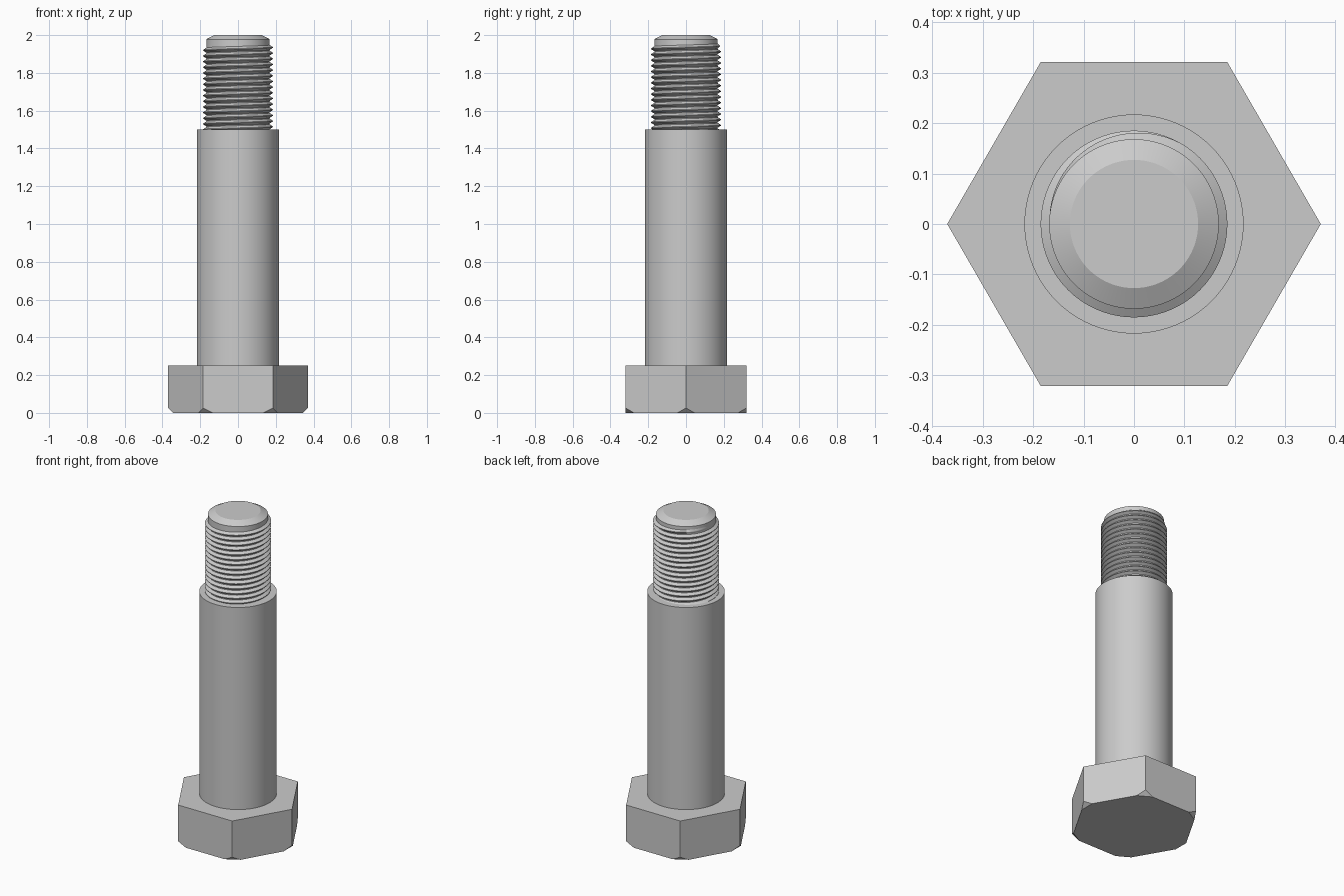
import bpy
import bmesh
import math
from mathutils import Vector

if "Cube" in bpy.data.objects:
    bpy.data.objects.remove(bpy.data.objects["Cube"], do_unlink=True)

steel = bpy.data.materials.new("grey steel")
steel.use_nodes = True
colour = (0.6, 0.6, 0.6, 1)
steel.diffuse_color = colour
steel.node_tree.nodes["Principled BSDF"].inputs["Base Color"].default_value = colour


def finish(name, bm, smooth_angle=None):
    bmesh.ops.recalc_face_normals(bm, faces=bm.faces[:])
    mesh = bpy.data.meshes.new(name)
    bm.to_mesh(mesh)
    bm.free()
    mesh.materials.append(steel)
    obj = bpy.data.objects.new(name, mesh)
    bpy.context.collection.objects.link(obj)
    if smooth_angle:
        bpy.ops.object.select_all(action='DESELECT')
        obj.select_set(True)
        bpy.context.view_layer.objects.active = obj
        bpy.ops.object.shade_smooth_by_angle(angle=math.radians(smooth_angle))
    return obj


def lathe(name, profile, segments=96):
    """Stack of (radius, z) rings, capped at both ends."""
    bm = bmesh.new()
    rings = []
    for r, z in profile:
        rings.append([bm.verts.new((r * math.cos(a), r * math.sin(a), z))
                      for a in (math.tau * i / segments for i in range(segments))])
    for low, high in zip(rings, rings[1:]):
        for i in range(segments):
            j = (i + 1) % segments
            bm.faces.new((low[i], low[j], high[j], high[i]))
    bm.faces.new(rings[0])
    bm.faces.new(rings[-1])
    return finish(name, bm, 20)


# Hexagonal head, with the lower corners cut off by sloping planes
HEAD_R, HEAD_H, CUT = 0.37, 0.25, 0.026
bm = bmesh.new()
base = [bm.verts.new((HEAD_R * math.cos(k * math.pi / 3),
                      HEAD_R * math.sin(k * math.pi / 3), 0)) for k in range(6)]
bottom = bm.faces.new(base)
top = bmesh.ops.extrude_face_region(bm, geom=[bottom], use_keep_orig=True)["geom"]
bmesh.ops.translate(bm, vec=(0, 0, HEAD_H),
                    verts=[g for g in top if isinstance(g, bmesh.types.BMVert)])
for k in range(6):
    a = k * math.pi / 3
    outward = Vector((math.cos(a), math.sin(a), -1)).normalized()
    point = Vector((math.cos(a), math.sin(a), 0)) * (HEAD_R - CUT)
    cut = bmesh.ops.bisect_plane(bm, geom=bm.verts[:] + bm.edges[:] + bm.faces[:],
                                 plane_co=point, plane_no=outward, clear_outer=True)
    rim = [g for g in cut["geom_cut"] if isinstance(g, bmesh.types.BMEdge)]
    bmesh.ops.holes_fill(bm, edges=rim)
finish("hex_head", bm)

# Plain shank and threaded core with its chamfered tip
lathe("shank", [(0.217, HEAD_H), (0.217, 1.5)])
lathe("threaded_core", [(0.168, 1.5), (0.168, 1.978), (0.127, 2.0)])

# Right-handed helical ridge, fading out at its upper end
PITCH, STEPS, ROOT, CREST = 0.03, 72, 0.167, 0.185
TOP_Z, TURNS = 1.95, 15.5
count = int(TURNS * STEPS)
fade = STEPS // 3
bm = bmesh.new()
sections = []
for i in range(count + 1):
    a = math.pi - math.tau * i / STEPS
    z = TOP_Z - PITCH * i / STEPS
    grow = min(1, i / fade)
    crest = ROOT + (CREST - ROOT) * grow
    shape = [(ROOT, -0.45), (crest, -0.06), (crest, 0.06), (ROOT, 0.45)]
    sections.append([bm.verts.new((r * math.cos(a), r * math.sin(a), z + h * PITCH))
                     for r, h in shape])
for s, t in zip(sections, sections[1:]):
    for k in range(4):
        m = (k + 1) % 4
        bm.faces.new((s[k], s[m], t[m], t[k]))
bm.faces.new(sections[0])
bm.faces.new(sections[-1])
finish("thread_ridge", bm, 30)
